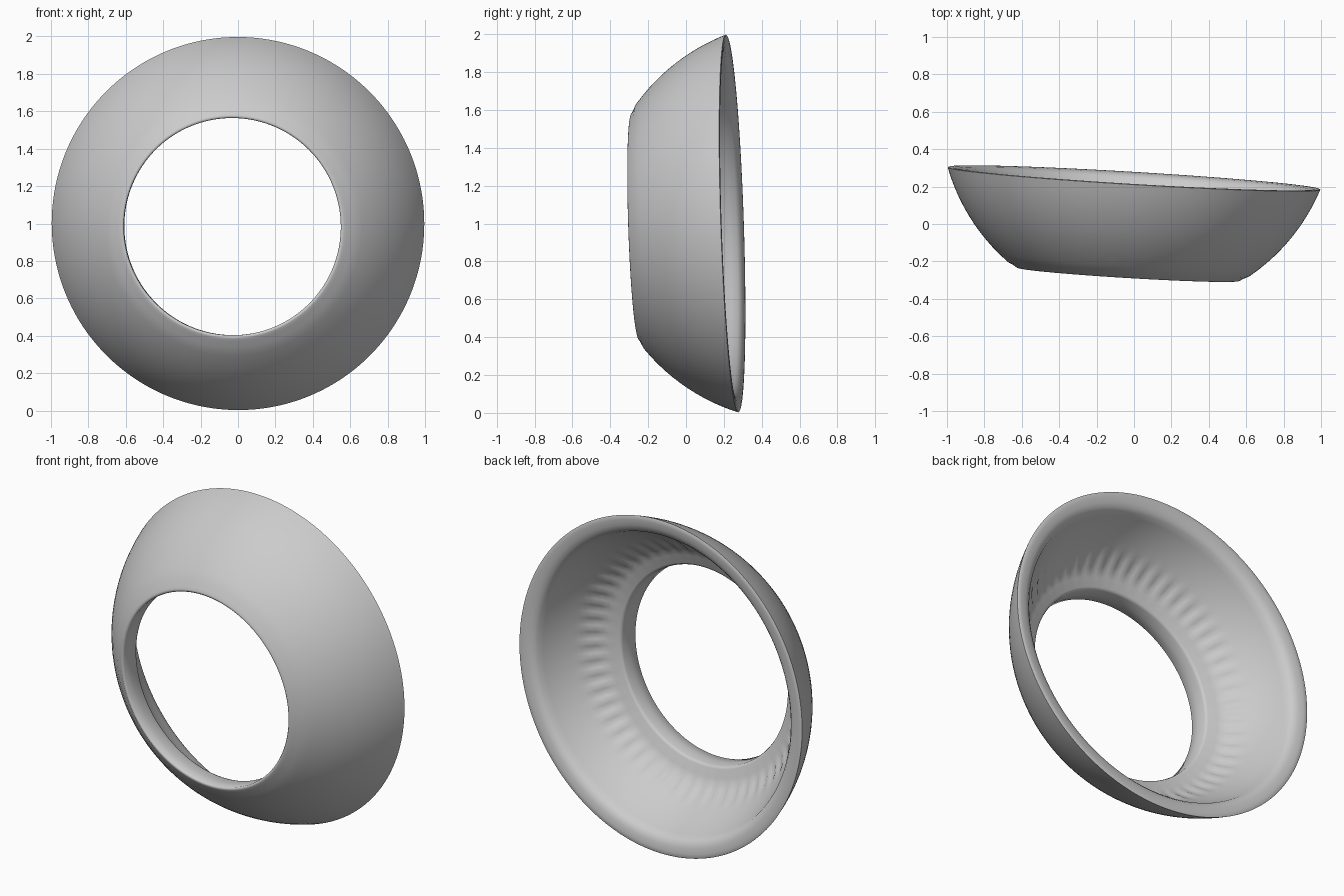
import bpy, bmesh, math
from mathutils import Vector

if "Cube" in bpy.data.objects:
    bpy.data.objects.remove(bpy.data.objects["Cube"])

SEGMENTS = 216
RIPPLES = 54

# Tilted axis pointing from the rim towards the front opening
axis = Vector((-0.06, -1.0, -0.033)).normalized()
side = Vector((0, 0, 1)).cross(axis).normalized()
up = axis.cross(side).normalized()
rim_centre = Vector((0.0, 0.243, 1.0))


def arc(radius, back, t0, t1, n):
    """Points (depth, radius) on a sphere centred behind the rim plane."""
    pts = []
    for i in range(n):
        t = t0 + (t1 - t0) * i / (n - 1)
        pts.append((t, math.sqrt(radius ** 2 - (t + back) ** 2), 0.0))
    return pts


# Closed cross-section: depth from rim, radius, ripple strength
profile = arc(1.058, 0.352, 0.0, 0.485, 14)                   # outer bowl
profile += [(0.502, 0.612, 0), (0.512, 0.598, 0), (0.514, 0.588, 0),
            (0.507, 0.581, 0)]                                # rounded front lip
profile += [(0.45, 0.582, 0), (0.40, 0.585, 0),
            (0.388, 0.590, 0), (0.383, 0.60, 0)]              # hole wall
profile += [(0.367, 0.65, 0), (0.352, 0.683, 0.3), (0.325, 0.712, 1),
            (0.295, 0.740, 1), (0.262, 0.767, 0.3)]           # rippled inner band
profile += arc(0.956, 0.308, 0.235, 0.03, 7)                  # inner bowl
profile += [(0.012, 0.912, 0), (0.002, 0.938, 0), (-0.003, 0.972, 0),
            (-0.003, 0.992, 0)]                               # rim

# Revolve the cross-section around the tilted axis
bm = bmesh.new()
rings = []
for s in range(SEGMENTS):
    a = 2 * math.pi * s / SEGMENTS
    radial = side * math.cos(a) + up * math.sin(a)
    wave = 0.004 * math.cos(RIPPLES * a)
    rings.append([bm.verts.new(rim_centre + axis * (t + wave * k) + radial * (r + wave * k))
                  for t, r, k in profile])
count = len(profile)
for s in range(SEGMENTS):
    a, b = rings[s], rings[(s + 1) % SEGMENTS]
    for i in range(count):
        j = (i + 1) % count
        bm.faces.new((a[i], a[j], b[j], b[i]))
bmesh.ops.recalc_face_normals(bm, faces=bm.faces)

mesh = bpy.data.meshes.new("open_bowl_ring")
bm.to_mesh(mesh)
bm.free()
ring = bpy.data.objects.new("open_bowl_ring", mesh)
bpy.context.collection.objects.link(ring)

# Smooth shading
bpy.context.view_layer.objects.active = ring
ring.select_set(True)
bpy.ops.object.shade_smooth_by_angle(angle=math.radians(60))
